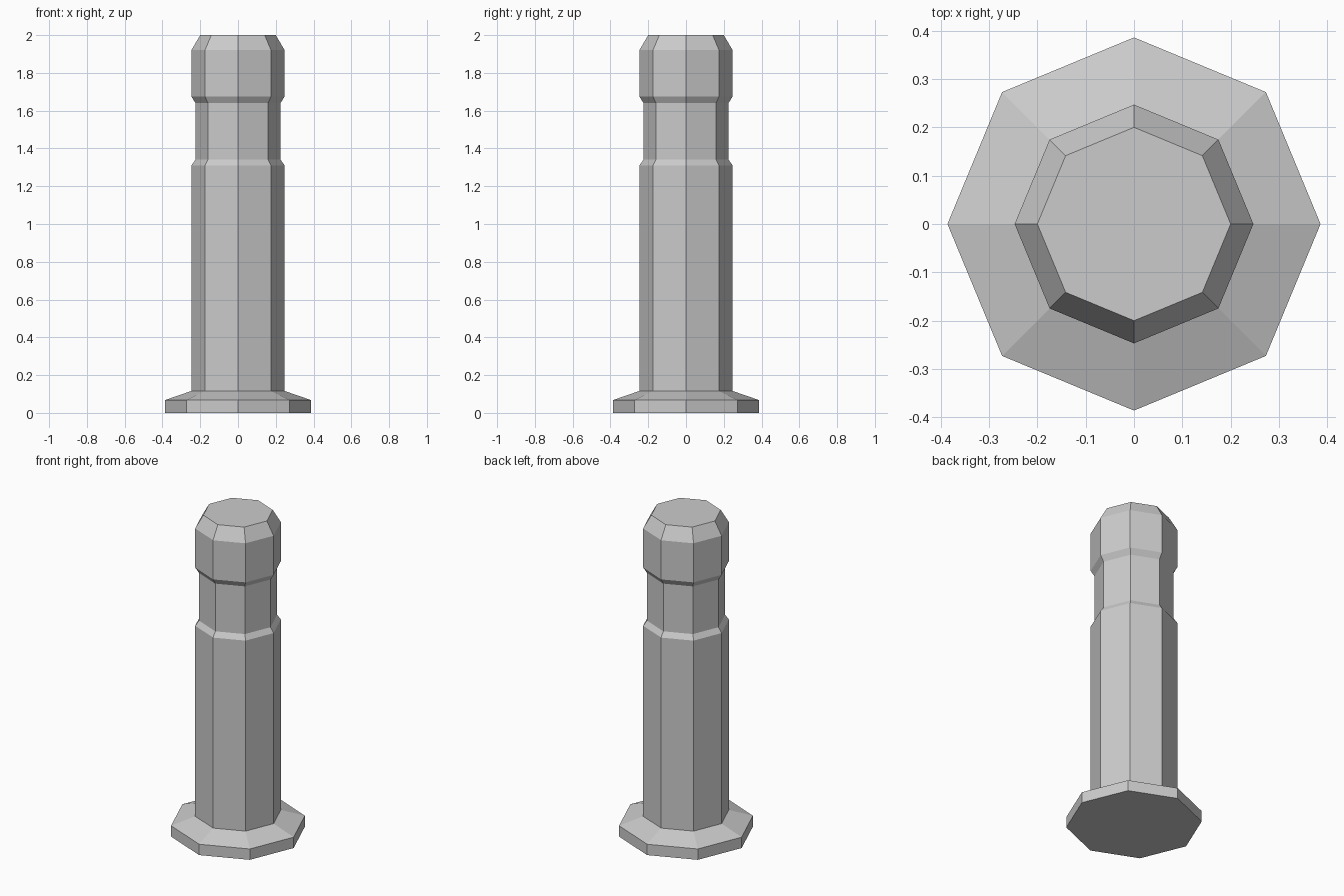
import bpy, bmesh
from math import cos, sin, tau

if "Cube" in bpy.data.objects:
    bpy.data.objects.remove(bpy.data.objects["Cube"])

SIDES = 8

# (radius, height) from the foot to the chamfered top
PROFILE = [
    (0.386, 0.0), (0.386, 0.068),      # flange rim
    (0.247, 0.116), (0.247, 1.31),     # flange slope and lower shaft
    (0.225, 1.341), (0.225, 1.64),     # recessed neck
    (0.247, 1.675), (0.247, 1.92),     # head
    (0.20, 2.0),                       # top chamfer
]


def lathe(name, profile, sides):
    bm = bmesh.new()
    rings = [[bm.verts.new((r * cos(tau * i / sides), r * sin(tau * i / sides), z))
              for i in range(sides)] for r, z in profile]
    for low, high in zip(rings, rings[1:]):
        for i in range(sides):
            j = (i + 1) % sides
            bm.faces.new((low[i], low[j], high[j], high[i]))
    bm.faces.new(rings[0][::-1])
    bm.faces.new(rings[-1])
    mesh = bpy.data.meshes.new(name)
    bm.to_mesh(mesh)
    bm.free()
    obj = bpy.data.objects.new(name, mesh)
    bpy.context.collection.objects.link(obj)
    return obj


# Flat-shaded octagonal post with flange, shaft, neck and head
lathe("bollard_post", PROFILE, SIDES)
